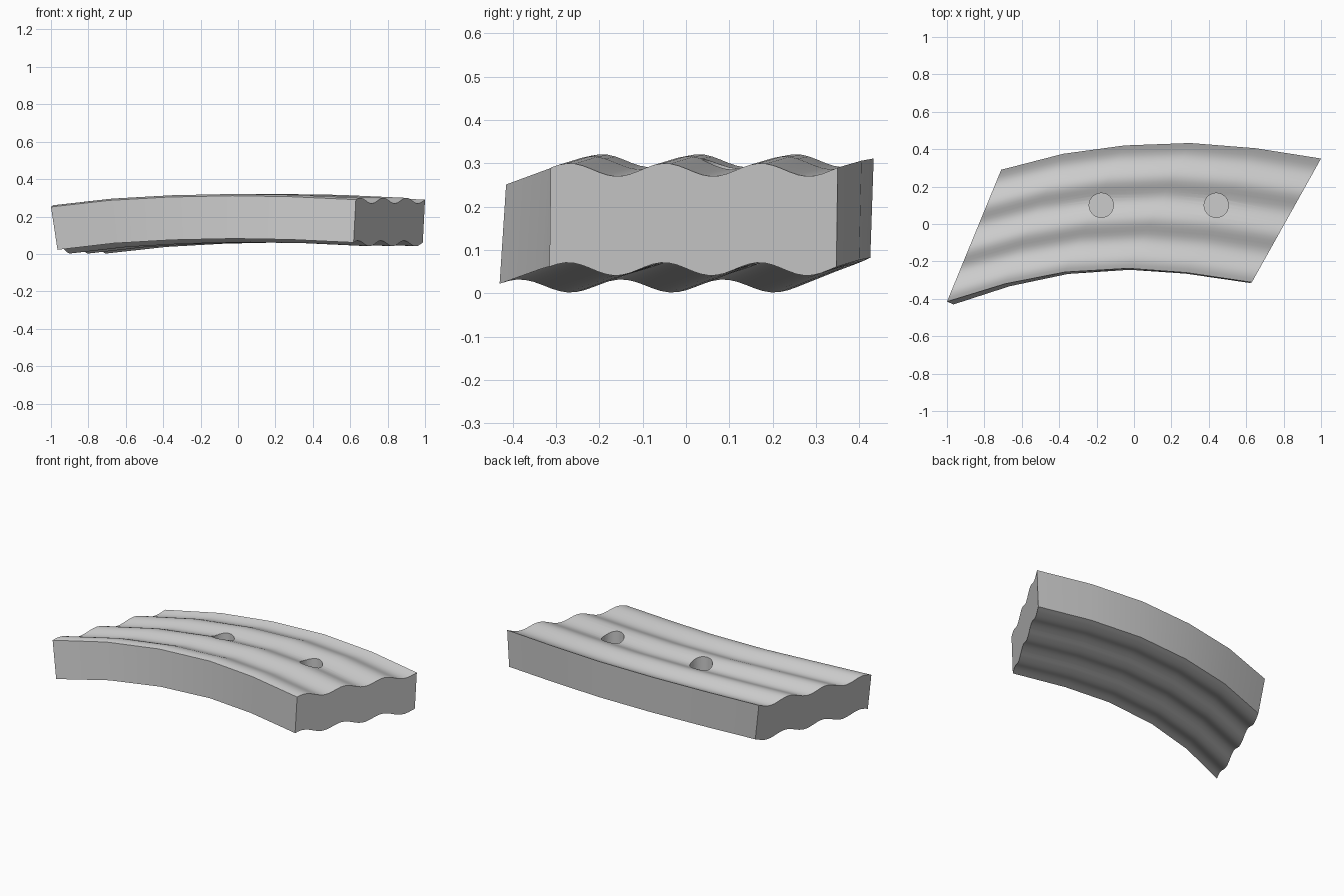
import bpy, bmesh, math
from mathutils import Vector

if "Cube" in bpy.data.objects:
    bpy.data.objects.remove(bpy.data.objects["Cube"])

# Plan outline of the top, station by station from left end to right end
FRONT = [(-1, -.415), (-.69, -.32), (-.37, -.257), (-.03, -.237), (.28, -.26), (.63, -.312)]
BACK = [(-.71, .29), (-.38, .375), (-.05, .42), (.3, .433), (.65, .405), (1, .35)]
HEIGHT = [.246, .281, .299, .306, .301, .285]
STEPS = 36
THICK = .229

grey = bpy.data.materials.new("plain grey")
grey.use_nodes = True
grey.diffuse_color = (.6, .6, .6, 1)
grey.node_tree.nodes["Principled BSDF"].inputs["Base Color"].default_value = (.6, .6, .6, 1)


def finish(name, bm):
    bmesh.ops.recalc_face_normals(bm, faces=bm.faces[:])
    mesh = bpy.data.meshes.new(name)
    bm.to_mesh(mesh)
    bm.free()
    mesh.materials.append(grey)
    obj = bpy.data.objects.new(name, mesh)
    bpy.context.collection.objects.link(obj)
    return obj


# Corrugated slab: closed cross-section loop at each station, bridged along the arc
bm = bmesh.new()
rings = []
for i, (f, b) in enumerate(zip(FRONT, BACK)):
    t = i / (len(FRONT) - 1)
    drop = Vector((.035 - .047 * t, -.015 + .012 * t, -THICK))
    top = []
    for j in range(STEPS + 1):
        v = j / STEPS
        xy = Vector(f).lerp(Vector(b), v)
        wave = .015 * math.sin(6 * math.pi * v + .35)
        top.append(Vector((xy.x, xy.y, HEIGHT[i] + wave)))
    loop = top + [p + drop for p in reversed(top)]
    rings.append([bm.verts.new(p) for p in loop])
for a, b in zip(rings, rings[1:]):
    for k in range(len(a)):
        n = (k + 1) % len(a)
        bm.faces.new((a[k], a[n], b[n], b[k]))
bm.faces.new(rings[0])
bm.faces.new(rings[-1])
slab = finish("curved_corrugated_slab", bm)

# Two blind round holes sunk into the top
for side, x in (("left", .44), ("right", -.175)):
    bm = bmesh.new()
    bmesh.ops.create_cone(bm, cap_ends=True, segments=32, radius1=.065, radius2=.065, depth=.3)
    bmesh.ops.translate(bm, vec=(x, .1, .35), verts=bm.verts[:])
    cutter = finish(side + "_hole_cutter", bm)
    cutter.hide_render = True
    cutter.hide_set(True)
    cut = slab.modifiers.new(side + "_hole", "BOOLEAN")
    cut.operation = "DIFFERENCE"
    cut.solver = "EXACT"
    cut.object = cutter

# Apply the cuts, then smooth the waves while keeping the rims sharp
bpy.ops.object.select_all(action="DESELECT")
slab.select_set(True)
bpy.context.view_layer.objects.active = slab
for m in list(slab.modifiers):
    bpy.ops.object.modifier_apply(modifier=m.name)
for side in ("left", "right"):
    bpy.data.objects.remove(bpy.data.objects[side + "_hole_cutter"])
bpy.ops.object.shade_smooth_by_angle(angle=math.radians(35))
